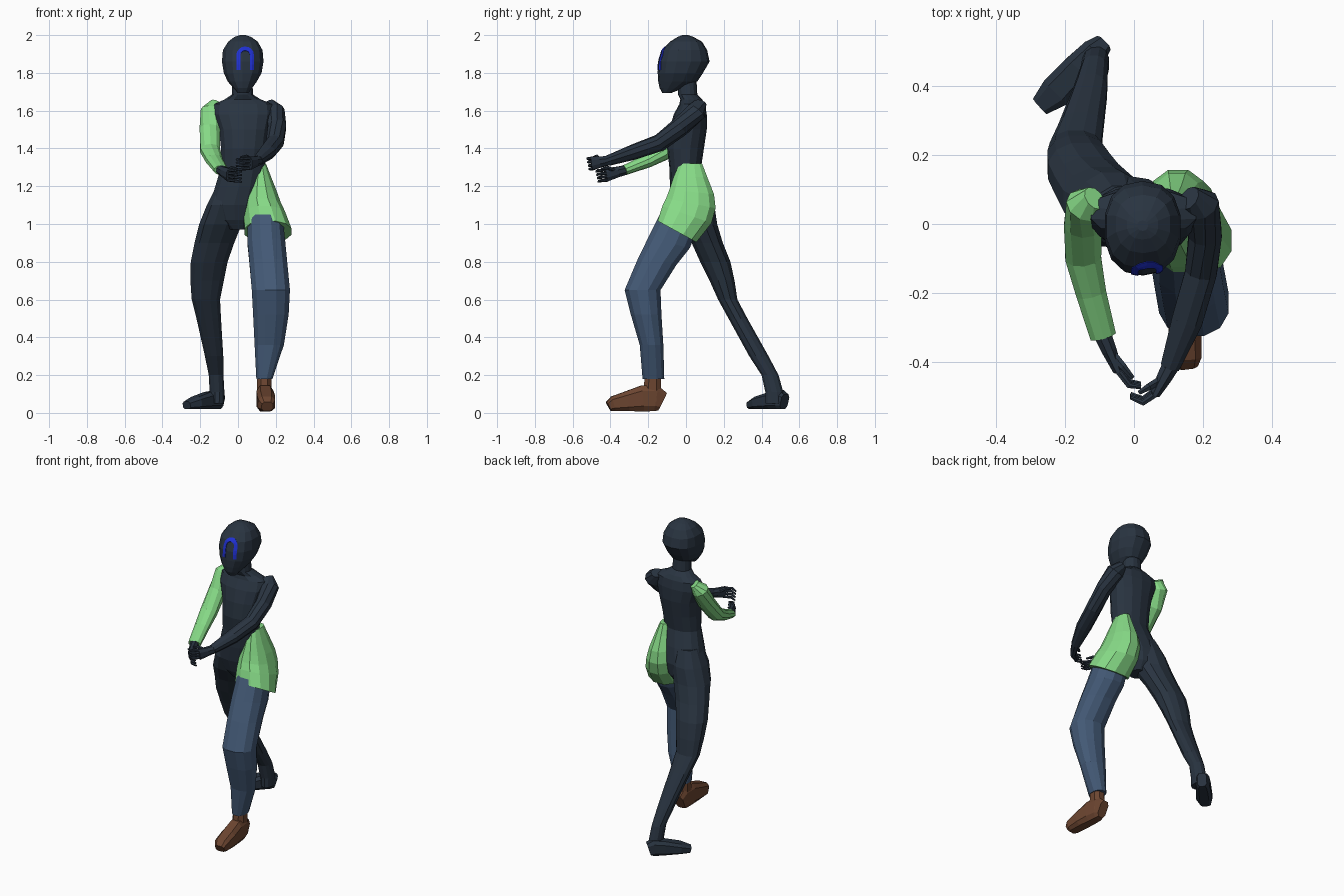
import bpy, bmesh, math
from mathutils import Vector
from mathutils.bvhtree import BVHTree

def material(name, rgb):
    m = bpy.data.materials.new(name)
    m.diffuse_color = (*rgb, 1)
    return m

DARK = material("dark slate", (0.022, 0.034, 0.052))
GREEN = material("light green", (0.24, 0.70, 0.24))
DENIM = material("denim blue", (0.056, 0.100, 0.180))
BROWN = material("brown leather", (0.150, 0.060, 0.030))
BLUE = material("bright blue", (0.014, 0.030, 0.65))

def finish(name, bm, mat):
    bmesh.ops.recalc_face_normals(bm, faces=bm.faces)
    me = bpy.data.meshes.new(name)
    bm.to_mesh(me)
    me.materials.append(mat)
    ob = bpy.data.objects.new(name, me)
    bpy.context.collection.objects.link(ob)
    return ob

def skin(name, rings, mat):
    """Joins rings of points into a closed, flat-faced tube."""
    bm = bmesh.new()
    vs = [[bm.verts.new(p) for p in r] for r in rings]
    n = len(vs[0])
    for a, b in zip(vs, vs[1:]):
        for i in range(n):
            j = (i + 1) % n
            bm.faces.new((a[i], a[j], b[j], b[i]))
    bm.faces.new(vs[0])
    bm.faces.new(vs[-1])
    return finish(name, bm, mat)

def circle(n, e):
    """Unit circle, squared off a little by exponent e."""
    pts = []
    for i in range(n):
        t = 2 * math.pi * (i + 0.5) / n
        c, s = math.cos(t), math.sin(t)
        pts.append((math.copysign(abs(c) ** e, c), math.copysign(abs(s) ** e, s)))
    sx, sy = max(p[0] for p in pts), max(p[1] for p in pts)
    return [(x / sx, y / sy) for x, y in pts]

def slices(name, rows, mat, n=12, e=0.9):
    """Rows are z, x0, x1, y0, y1 and an optional forward tilt."""
    rings = []
    for z, x0, x1, y0, y1, *tilt in rows:
        k = tilt[0] if tilt else 0
        rx, ry = (x1 - x0) / 2, (y1 - y0) / 2
        rings.append([((x0 + x1) / 2 + u * rx, (y0 + y1) / 2 + v * ry, z - k * v * ry)
                      for u, v in circle(n, e)])
    return skin(name, rings, mat)

def tube(name, rows, mat, n=8, e=1.0):
    """Rows are x, y, z, half width, half height along a path."""
    P = [Vector(r[:3]) for r in rows]
    rings = []
    for i, r in enumerate(rows):
        t = (P[min(i + 1, len(P) - 1)] - P[max(i - 1, 0)]).normalized()
        u = t.cross(Vector((0, 0, 1))).normalized()
        v = u.cross(t)
        rings.append([P[i] + u * a * r[3] + v * b * r[4] for a, b in circle(n, e)])
    return skin(name, rings, mat)

# Head, with the chin forward
head = slices("head", [
    (1.693, 0.00, 0.055, -0.125, -0.08), (1.72, -0.025, 0.075, -0.14, -0.01),
    (1.755, -0.055, 0.10, -0.147, 0.06), (1.80, -0.075, 0.125, -0.15, 0.09),
    (1.86, -0.085, 0.135, -0.148, 0.125), (1.92, -0.08, 0.13, -0.128, 0.112),
    (1.965, -0.052, 0.105, -0.085, 0.085), (1.99, -0.02, 0.07, -0.045, 0.04),
    (2.0, 0.01, 0.04, -0.02, 0.01)], DARK, 14, 0.85)

# Arch-shaped painted mark, laid onto the face
hb = bmesh.new()
hb.from_mesh(head.data)
tree = BVHTree.FromBMesh(hb)
path = [(-1, z) for z in (1.815, 1.845, 1.87, 1.893)]
path += [(-math.cos(math.pi * i / 8), 1.893 + 0.047 * math.sin(math.pi * i / 8)) for i in range(1, 8)]
path += [(1, z) for z in (1.893, 1.87, 1.845, 1.815)]
bm = bmesh.new()
strips = []
for c, z in path:
    row = []
    for k in (1.0, 0.78, 0.55):
        x = 0.038 + 0.047 * k * c
        zz = z if z <= 1.893 else 1.893 + (z - 1.893) * k
        hit = tree.ray_cast(Vector((x, -1, zz)), Vector((0, 1, 0)))[0]
        row.append(bm.verts.new((x, hit.y - 0.004, zz)))
    strips.append(row)
for a, b in zip(strips, strips[1:]):
    for i in range(2):
        bm.faces.new((a[i], a[i + 1], b[i + 1], b[i]))
bmesh.ops.recalc_face_normals(bm, faces=bm.faces)
bmesh.ops.solidify(bm, geom=bm.faces[:], thickness=0.003)
finish("face_mark", bm, BLUE)
hb.free()

# Neck and torso
slices("torso", [
    (1.77, -0.03, 0.075, -0.045, 0.055), (1.685, -0.032, 0.08, -0.042, 0.06),
    (1.66, -0.07, 0.12, -0.03, 0.085), (1.635, -0.125, 0.18, -0.035, 0.10),
    (1.58, -0.13, 0.185, -0.065, 0.11), (1.50, -0.10, 0.165, -0.088, 0.11),
    (1.40, -0.09, 0.15, -0.10, 0.095), (1.30, -0.09, 0.14, -0.088, 0.08),
    (1.20, -0.12, 0.13, -0.085, 0.115), (1.10, -0.15, 0.11, -0.075, 0.14),
    (1.02, -0.11, 0.08, -0.05, 0.13), (0.97, -0.05, 0.05, -0.02, 0.09)], DARK, 14)

# Green hip skirt, flaring over the forward thigh
slices("hip_skirt", [
    (1.32, 0.085, 0.148, -0.035, 0.085), (1.25, 0.068, 0.175, -0.065, 0.112),
    (1.17, 0.045, 0.205, -0.088, 0.148, 0.1), (1.11, 0.032, 0.225, -0.105, 0.157, 0.2),
    (1.05, 0.03, 0.25, -0.125, 0.135, 0.35), (0.96, 0.035, 0.283, -0.15, 0.055, 0.55)], GREEN)

# Forward leg with trouser, ankle and shoe
slices("trouser_leg", [
    (1.04, 0.05, 0.235, -0.125, 0.07, 0.4), (0.90, 0.05, 0.25, -0.20, 0.02, 0.25),
    (0.80, 0.06, 0.26, -0.255, -0.05, 0.15), (0.65, 0.073, 0.275, -0.325, -0.135),
    (0.52, 0.08, 0.268, -0.292, -0.13), (0.36, 0.088, 0.243, -0.245, -0.12),
    (0.18, 0.097, 0.182, -0.23, -0.115)], DENIM)
slices("shoe_ankle", [(0.21, 0.10, 0.178, -0.215, -0.135), (0.06, 0.10, 0.178, -0.235, -0.128)],
       BROWN, 8)

def foot(name, rows, base, mat):
    """Rows are x, y, half width, top height."""
    tube(name, [(x, y, (h + base) / 2, w, (h - base) / 2) for x, y, w, h in rows], mat, 8, 0.6)

foot("shoe", [(0.135, -0.125, 0.03, 0.11), (0.138, -0.16, 0.04, 0.145), (0.143, -0.23, 0.045, 0.145),
              (0.148, -0.31, 0.048, 0.115), (0.152, -0.385, 0.044, 0.088),
              (0.155, -0.41, 0.03, 0.06)], 0.008, BROWN)

# Rear leg and bare dark foot
slices("rear_leg", [
    (1.20, -0.115, 0.03, -0.05, 0.11), (1.10, -0.165, 0.04, -0.065, 0.15),
    (1.00, -0.205, 0.02, -0.03, 0.165), (0.90, -0.23, -0.02, 0.03, 0.195),
    (0.80, -0.25, -0.055, 0.075, 0.235), (0.70, -0.252, -0.075, 0.125, 0.257),
    (0.60, -0.245, -0.095, 0.17, 0.272), (0.50, -0.22, -0.09, 0.225, 0.325),
    (0.30, -0.175, -0.078, 0.335, 0.437), (0.20, -0.155, -0.077, 0.40, 0.49),
    (0.11, -0.15, -0.072, 0.42, 0.515), (0.05, -0.145, -0.075, 0.42, 0.52)], DARK)
foot("rear_foot", [(-0.092, 0.522, 0.028, 0.10), (-0.115, 0.50, 0.04, 0.12), (-0.16, 0.455, 0.044, 0.11),
                   (-0.225, 0.385, 0.048, 0.085), (-0.272, 0.343, 0.03, 0.06)], 0.02, DARK)

# Arms: green sleeve on one side, dark on the other
tube("sleeve_arm", [
    (-0.115, 0.075, 1.64, 0.035, 0.03), (-0.14, 0.055, 1.60, 0.056, 0.052),
    (-0.148, 0.0, 1.50, 0.055, 0.05), (-0.148, -0.095, 1.39, 0.052, 0.045),
    (-0.125, -0.20, 1.335, 0.044, 0.036), (-0.09, -0.325, 1.285, 0.038, 0.027)], GREEN, 10)
tube("bare_arm", [
    (0.16, 0.075, 1.64, 0.035, 0.03), (0.19, 0.055, 1.595, 0.056, 0.055),
    (0.207, -0.03, 1.515, 0.048, 0.052), (0.195, -0.14, 1.43, 0.046, 0.046),
    (0.155, -0.28, 1.38, 0.045, 0.041), (0.105, -0.415, 1.335, 0.028, 0.028)], DARK, 10)

# Hands: palm, four curled fingers and a thumb
def hand(name, wrist, knuckle, tip):
    w, k, t = Vector(wrist), Vector(knuckle), Vector(tip)
    tube(name + "_palm", [(*w.lerp(k, -0.15), 0.026, 0.024), (*w.lerp(k, 0.4), 0.022, 0.028),
                          (*k, 0.014, 0.036)], DARK)
    bend = k.lerp(t, 0.5) + Vector((0, -0.02, 0))
    for i in range(4):
        d = Vector((0, 0.004 * i, 0.027 - 0.018 * i))
        tube(f"{name}_finger_{i + 1}", [(*(k + d), 0.009, 0.009), (*(bend + d), 0.008, 0.008),
                                        (*(t + d), 0.005, 0.005)], DARK, 6)
    up = Vector((0, 0, 0.035))
    mid = w.lerp(k, 0.4)
    tube(name + "_thumb", [(*mid, 0.012, 0.012), (*(mid.lerp(t, 0.45) + up), 0.010, 0.010),
                           (*(mid.lerp(t, 0.75) + up), 0.006, 0.006)], DARK, 6)

hand("sleeve_hand", (-0.09, -0.325, 1.285), (-0.048, -0.425, 1.26), (0.02, -0.475, 1.25))
hand("bare_hand", (0.105, -0.415, 1.335), (0.062, -0.495, 1.322), (-0.01, -0.505, 1.315))
